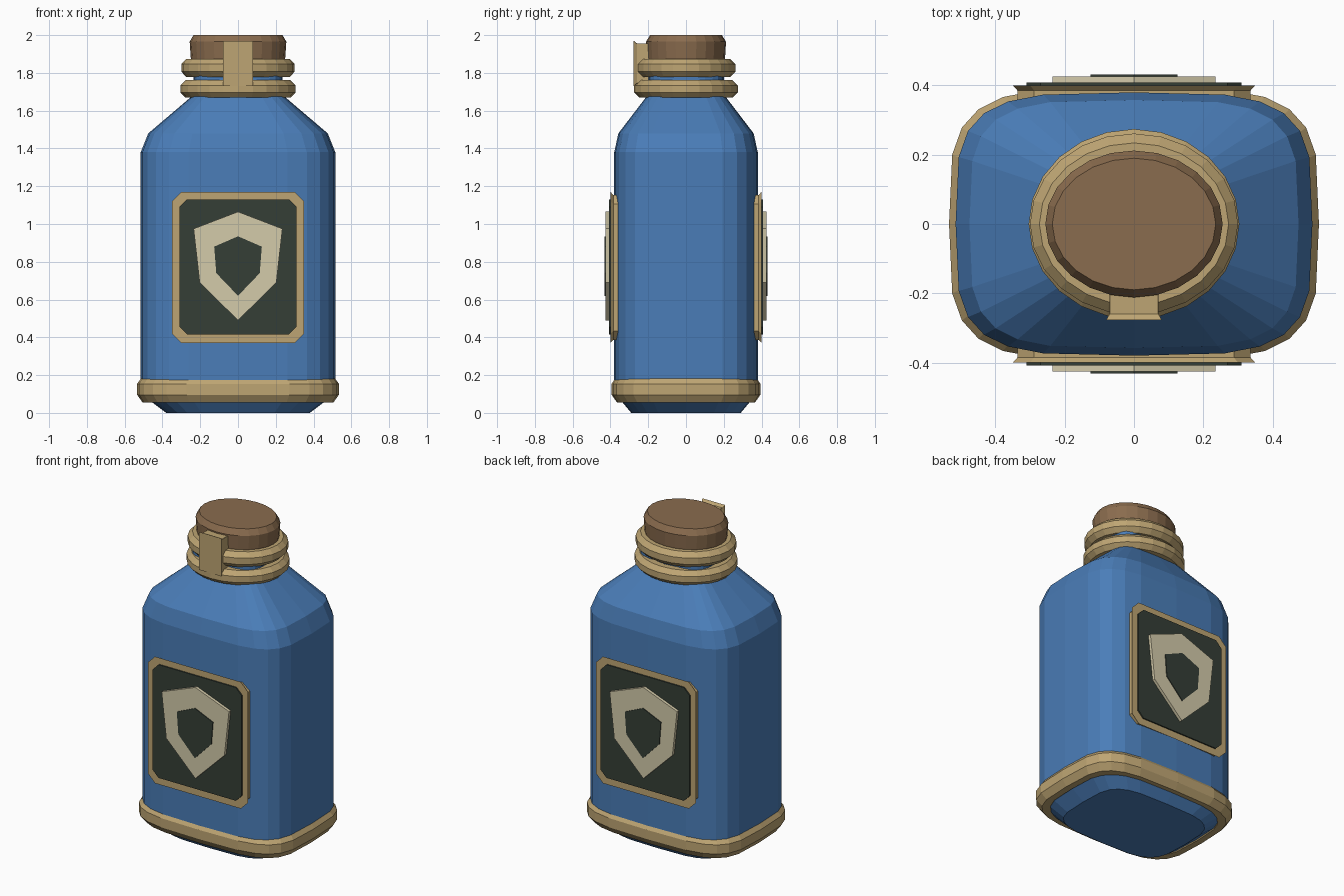
import bpy, bmesh, math

if "Cube" in bpy.data.objects:
    bpy.data.objects.remove(bpy.data.objects["Cube"])


def material(name, rgb):
    # sRGB bytes to linear flat colour
    lin = [((c / 255 + 0.055) / 1.055) ** 2.4 for c in rgb] + [1]
    m = bpy.data.materials.new(name)
    m.use_nodes = True
    m.diffuse_color = lin
    bsdf = m.node_tree.nodes["Principled BSDF"]
    bsdf.inputs["Base Color"].default_value = lin
    bsdf.inputs["Roughness"].default_value = 0.8
    return m


BLUE = material("blue glass", (74, 125, 184))
TAN = material("tan trim", (190, 165, 115))
CORK = material("brown cork", (138, 108, 78))
DARK = material("dark label", (53, 62, 54))
CREAM = material("cream emblem", (212, 203, 170))
SIDES = 24


def oval(a, b, z, n):
    """Superellipse outline: n = 2 is an ellipse, n = 4 a rounded rectangle."""
    pts = []
    for i in range(SIDES):
        t = math.tau * i / SIDES
        c, s = math.cos(t), math.sin(t)
        pts.append((a * math.copysign(abs(c) ** (2 / n), c),
                    b * math.copysign(abs(s) ** (2 / n), s), z))
    return pts


def loft(name, rings, mat, closed=False):
    """Skin a stack of outlines; capped, or joined end to start if closed."""
    bm = bmesh.new()
    vs = [[bm.verts.new(p) for p in r] for r in rings]
    pairs = list(zip(vs, vs[1:])) + ([(vs[-1], vs[0])] if closed else [])
    for lo, hi in pairs:
        for i in range(len(lo)):
            j = (i + 1) % len(lo)
            bm.faces.new((lo[i], lo[j], hi[j], hi[i]))
    if not closed:
        bm.faces.new(vs[0][::-1])
        bm.faces.new(vs[-1])
    bmesh.ops.recalc_face_normals(bm, faces=bm.faces)
    me = bpy.data.meshes.new(name)
    bm.to_mesh(me)
    bm.free()
    me.materials.append(mat)
    ob = bpy.data.objects.new(name, me)
    bpy.context.collection.objects.link(ob)
    return ob


def band(name, a, b, z, tube, height, n, steps=8):
    """Hoop whose tube section is an oval, following an oval outline."""
    rings = []
    for k in range(steps):
        t = math.tau * (k + 0.5) / steps
        r = tube * math.cos(t)
        rings.append(oval(a + r, b + r, z + height * math.sin(t), n))
    loft(name, rings, TAN, closed=True)


def plate(name, outline, layers, mat, side):
    """Plate in the xz plane; layers are (distance from centre, inset)."""
    zs = [z for _, z in outline]
    mid = (max(zs) + min(zs)) / 2
    half = max(x for x, _ in outline)
    rings = []
    for y, inset in layers:
        k = 1 - inset / half
        rings.append([(x * k, side * y, mid + (z - mid) * k) for x, z in outline])
    loft(name, rings, mat)


def chamfered(w, z0, z1, c):
    right = [(w - c, z0), (w, z0 + c), (w, z1 - c), (w - c, z1)]
    return right + [(-x, z) for x, z in reversed(right)]


def shield(top, shoulder, waist, tip):
    return [(0, top), shoulder, waist, (0, tip),
            (-waist[0], waist[1]), (-shoulder[0], shoulder[1])]


# Bottle body: (half width, half depth, height)
profile = [(0.38, 0.29, 0), (0.46, 0.34, 0.06), (0.515, 0.38, 0.12),
           (0.515, 0.38, 1.38), (0.475, 0.358, 1.48), (0.24, 0.205, 1.68),
           (0.235, 0.2, 1.72), (0.235, 0.2, 1.83)]
loft("bottle_body", [oval(a, b, z, 4) for a, b, z in profile], BLUE)

# Trim hoops
band("base_band", 0.485, 0.345, 0.125, 0.053, 0.076, 4)
band("lower_neck_ring", 0.258, 0.228, 1.715, 0.05, 0.05, 2)
band("upper_neck_ring", 0.254, 0.215, 1.826, 0.05, 0.052, 2)

# Cork stopper
stopper = [(0.235, 0.195, 1.8), (0.25, 0.207, 1.88),
           (0.256, 0.212, 1.965), (0.236, 0.19, 2.0)]
loft("cork_stopper", [oval(a, b, z, 2) for a, b, z in stopper], CORK)

# Clasp over the stopper
plate("clasp", chamfered(0.08, 1.73, 1.97, 0.002),
      [(0.19, 0.009), (0.26, 0.009), (0.277, 0)], TAN, -1)

# Framed label and shield emblem on both faces
for side, where in ((-1, "front"), (1, "back")):
    plate(where + "_label_frame", chamfered(0.35, 0.37, 1.17, 0.05),
          [(0.34, 0.014), (0.385, 0.014), (0.4, 0)], TAN, side)
    plate(where + "_label_panel", chamfered(0.31, 0.415, 1.13, 0.04),
          [(0.395, 0), (0.408, 0)], DARK, side)
    plate(where + "_shield", shield(1.065, (0.235, 0.975), (0.203, 0.69), 0.49),
          [(0.4, 0), (0.426, 0)], CREAM, side)
    plate(where + "_shield_centre",
          shield(0.935, (0.126, 0.88), (0.115, 0.74), 0.62),
          [(0.422, 0), (0.431, 0)], DARK, side)
